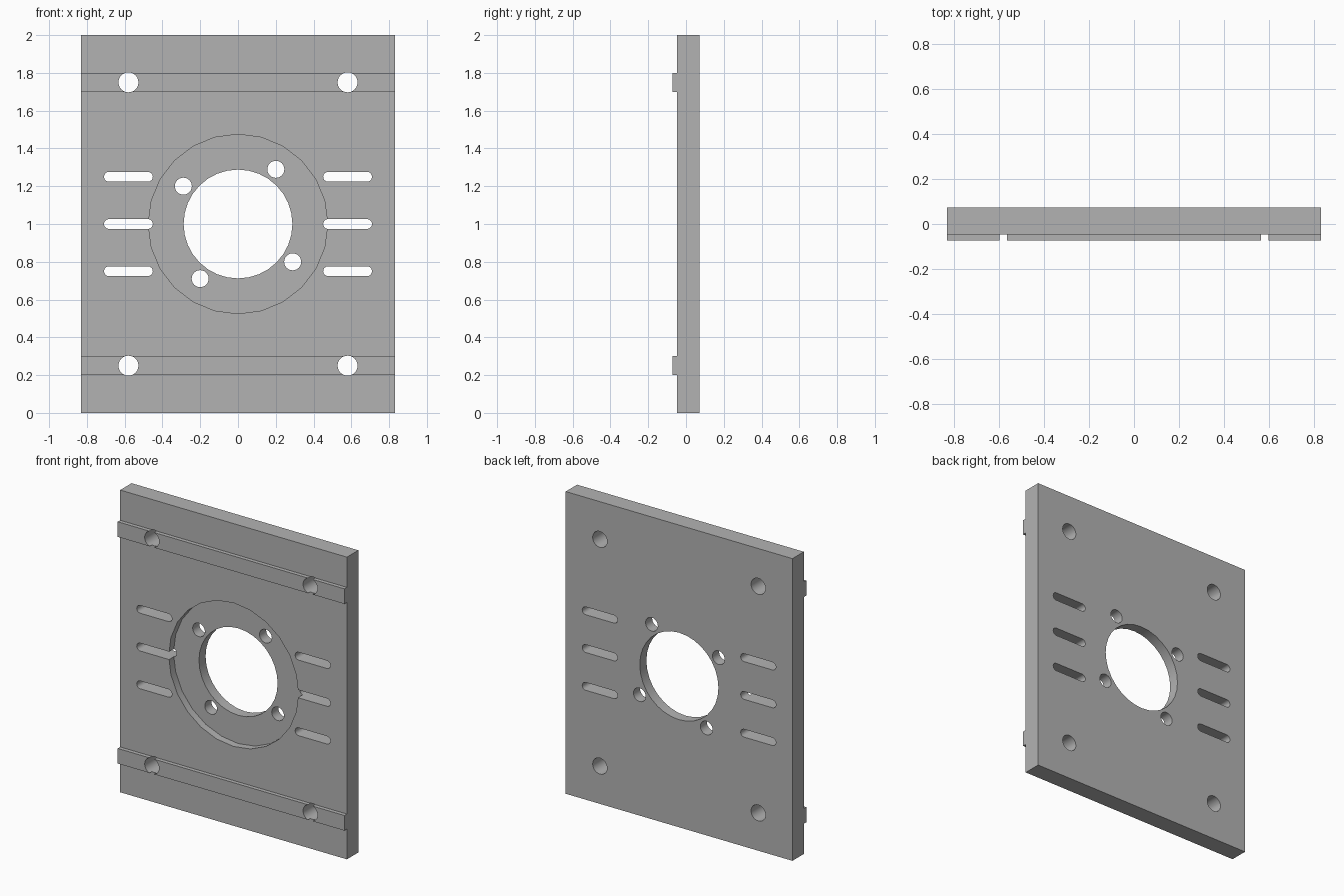
import bpy
import bmesh
from math import pi, sin, cos, radians

if "Cube" in bpy.data.objects:
    bpy.data.objects.remove(bpy.data.objects["Cube"], do_unlink=True)

HALF_W = 0.83
BACK, FRONT, RIB = 0.0725, -0.0465, -0.0725
RECESS_FLOOR = 0.003

grey = bpy.data.materials.new("plain grey")
grey.use_nodes = True
colour = (0.45, 0.45, 0.45, 1)
grey.diffuse_color = colour
grey.node_tree.nodes["Principled BSDF"].inputs["Base Color"].default_value = colour


def add_prism(bm, ring, offset):
    """Extrude a closed ring of points into a solid."""
    face = bm.faces.new([bm.verts.new(p) for p in ring])
    out = bmesh.ops.extrude_face_region(bm, geom=[face])["geom"]
    moved = [v for v in out if isinstance(v, bmesh.types.BMVert)]
    bmesh.ops.translate(bm, verts=moved, vec=offset)


def finish(bm, name):
    bmesh.ops.recalc_face_normals(bm, faces=bm.faces)
    mesh = bpy.data.meshes.new(name)
    bm.to_mesh(mesh)
    bm.free()
    mesh.materials.append(grey)
    obj = bpy.data.objects.new(name, mesh)
    bpy.context.collection.objects.link(obj)
    return obj


def slot_ring(x, z, r, half_len=0.0, n=24, y=-0.2):
    """Circle, or a rounded slot when half_len is set."""
    ring = []
    for i in range(n + 1 if half_len else n):
        a = pi / 2 + 2 * pi * i / n
        side = -half_len if i <= n / 2 else half_len
        ring.append((x + side + r * cos(a), y, z + r * sin(a)))
    if half_len:  # straight lower edge needs its second corner
        ring.insert(n // 2 + 1, (x + half_len, y, z - r))
    return ring


# Plate with two cross ribs, as one side profile
profile = [(BACK, 0), (FRONT, 0)]
for low, high in ((0.2, 0.3), (1.7, 1.8)):
    profile += [(FRONT, low), (RIB, low), (RIB, high), (FRONT, high)]
profile += [(FRONT, 2), (BACK, 2)]
bm = bmesh.new()
add_prism(bm, [(-HALF_W, y, z) for y, z in profile], (2 * HALF_W, 0, 0))
plate = finish(bm, "mounting_plate")

# Round recess in the front face
bm = bmesh.new()
add_prism(bm, slot_ring(0, 1, 0.475), (0, 0.2 + RECESS_FLOOR, 0))
recess = finish(bm, "recess_cutter")

# Through holes: centre bore, bolt circle, corner holes and vent slots
bm = bmesh.new()
through = (0, 0.4, 0)
add_prism(bm, slot_ring(0, 1, 0.288, n=32), through)
for i in range(4):
    a = radians(55.3 + 90 * i)
    add_prism(bm, slot_ring(0.352 * cos(a), 1 + 0.352 * sin(a), 0.045), through)
for x in (-0.58, 0.58):
    for z in (0.25, 1.75):
        add_prism(bm, slot_ring(x, z, 0.053), through)
    for z in (0.75, 1, 1.25):
        add_prism(bm, slot_ring(x, z, 0.026, half_len=0.103), through)
holes = finish(bm, "hole_cutter")

# Cut the plate
bpy.ops.object.select_all(action="DESELECT")
bpy.context.view_layer.objects.active = plate
plate.select_set(True)
for cutter in (recess, holes):
    cutter.hide_render = True
    mod = plate.modifiers.new(cutter.name, "BOOLEAN")
    mod.operation = "DIFFERENCE"
    mod.solver = "EXACT"
    mod.object = cutter
    bpy.ops.object.modifier_apply(modifier=mod.name)
    bpy.data.objects.remove(cutter, do_unlink=True)
bpy.ops.object.shade_smooth_by_angle(angle=radians(30))
